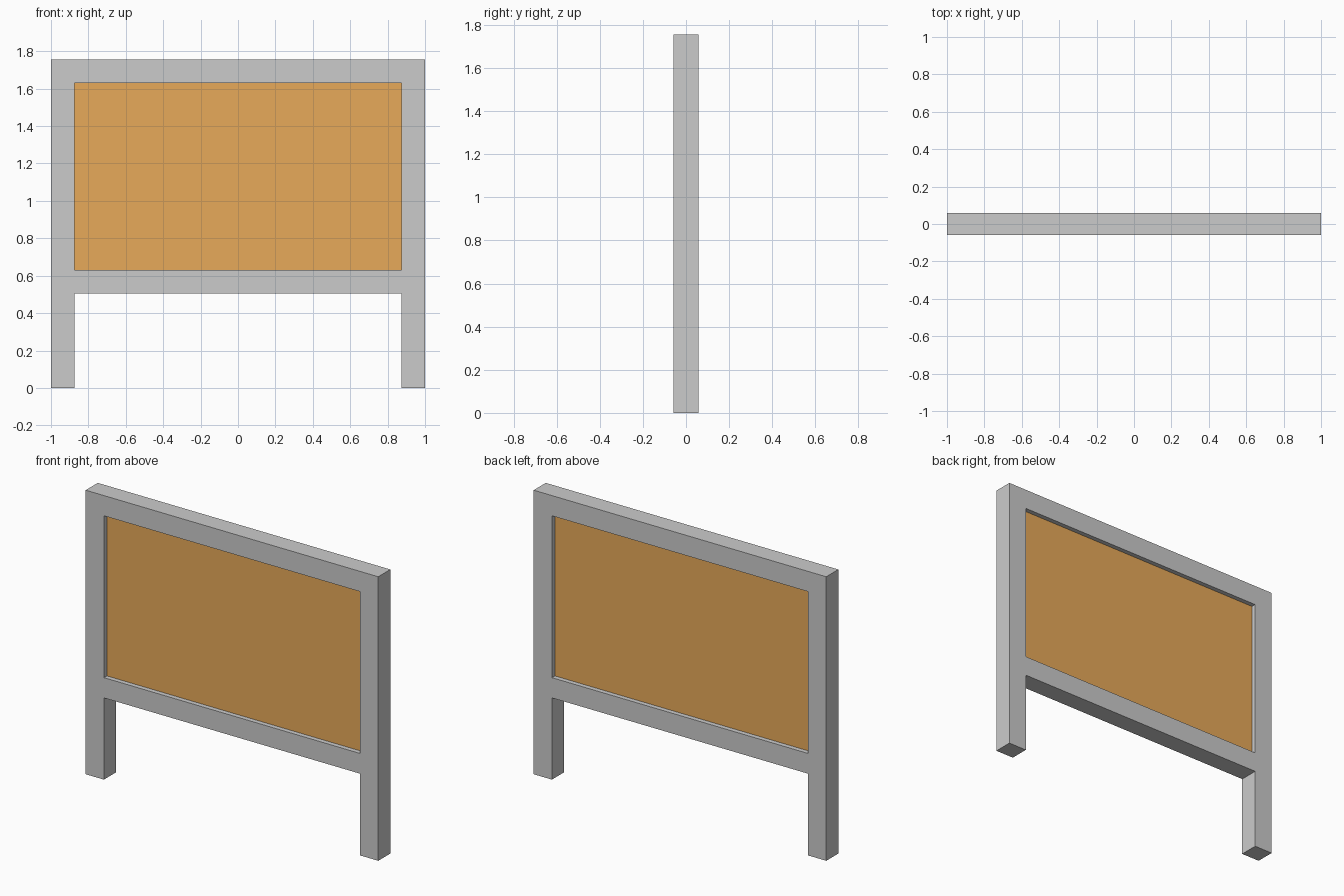
import bpy

if "Cube" in bpy.data.objects:
    bpy.data.objects.remove(bpy.data.objects["Cube"])

W, H, D, T = 2.0, 1.755, 0.118, 0.125   # width, height, depth, beam thickness
INNER = W / 2 - T                        # half width of the opening
RAIL_Z = 0.505                           # underside of the lower rail


def box(name, x0, x1, z0, z1, depth):
    bpy.ops.mesh.primitive_cube_add(size=1, location=((x0 + x1) / 2, 0, (z0 + z1) / 2))
    ob = bpy.context.object
    ob.name = name
    ob.scale = (x1 - x0, depth, z1 - z0)
    bpy.ops.object.transform_apply(location=False, rotation=False, scale=True)
    return ob


# Posts
box("left_post", -W / 2, -INNER, 0, H, D)
box("right_post", INNER, W / 2, 0, H, D)

# Rails between the posts
box("lower_rail", -INNER, INNER, RAIL_Z, RAIL_Z + T, D)
box("upper_rail", -INNER, INNER, H - T, H, D)

# Recessed board
panel = box("board_panel", -INNER, INNER, RAIL_Z + T, H - T, 0.06)
mat = bpy.data.materials.new("orange_board")
mat.diffuse_color = (0.8, 0.4, 0.1, 1)
mat.use_nodes = True
mat.node_tree.nodes["Principled BSDF"].inputs["Base Color"].default_value = mat.diffuse_color
panel.data.materials.append(mat)
